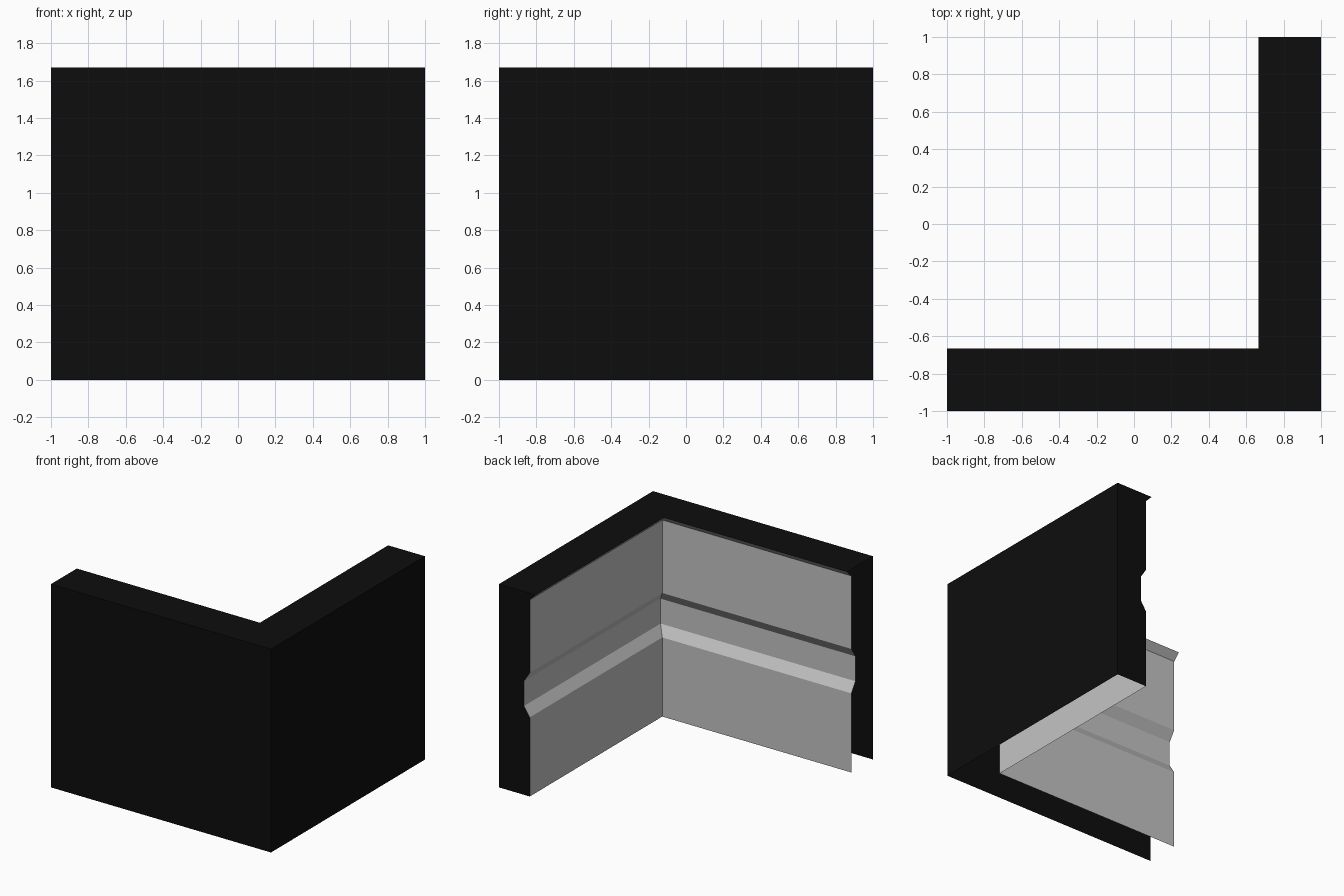
import bpy, bmesh

if "Cube" in bpy.data.objects:
    bpy.data.objects.remove(bpy.data.objects["Cube"])


def material(name, value):
    m = bpy.data.materials.new(name)
    m.diffuse_color = (value, value, value, 1)
    m.use_nodes = True
    m.node_tree.nodes["Principled BSDF"].inputs["Base Color"].default_value = m.diffuse_color
    return m


black = material("black", 0.004)
grey = material("grey", 0.55)


def make_object(name, bm, mats):
    mesh = bpy.data.meshes.new(name)
    bm.to_mesh(mesh)
    bm.free()
    for m in mats:
        mesh.materials.append(m)
    obj = bpy.data.objects.new(name, mesh)
    bpy.context.collection.objects.link(obj)


# Wall cross-section: (distance in from the outer face, height)
outer = [(0, 0), (0, 1.67), (0.335, 1.67)]
inner = [(0.335, 1.67), (0.28, 1.615), (0.28, 1.015), (0.228, 0.935),
         (0.228, 0.73), (0.28, 0.65), (0.28, 0)]


def sweep(name, profile, mat):
    """Run the profile along the front wall, round the mitred corner, along the right wall."""
    bm = bmesh.new()
    rows = [[bm.verts.new(p) for p in ((-1, d - 1, z), (1 - d, d - 1, z), (1 - d, 1, z))]
            for d, z in profile]
    for a, b in zip(rows, rows[1:]):
        for i in (0, 1):
            bm.faces.new((a[i], a[i + 1], b[i + 1], b[i]))
    make_object(name, bm, [mat])


# Outer faces and wall top, open underneath
sweep("outer_wall", outer, black)

# Inner faces with top lip and recessed band
sweep("inner_wall", inner, grey)

# Closed back end of the right wall; the left end stays open
bm = bmesh.new()
section = outer + inner[1:]
bm.faces.new([bm.verts.new((1 - d, 1, z)) for d, z in reversed(section)])
make_object("wall_end", bm, [black])
